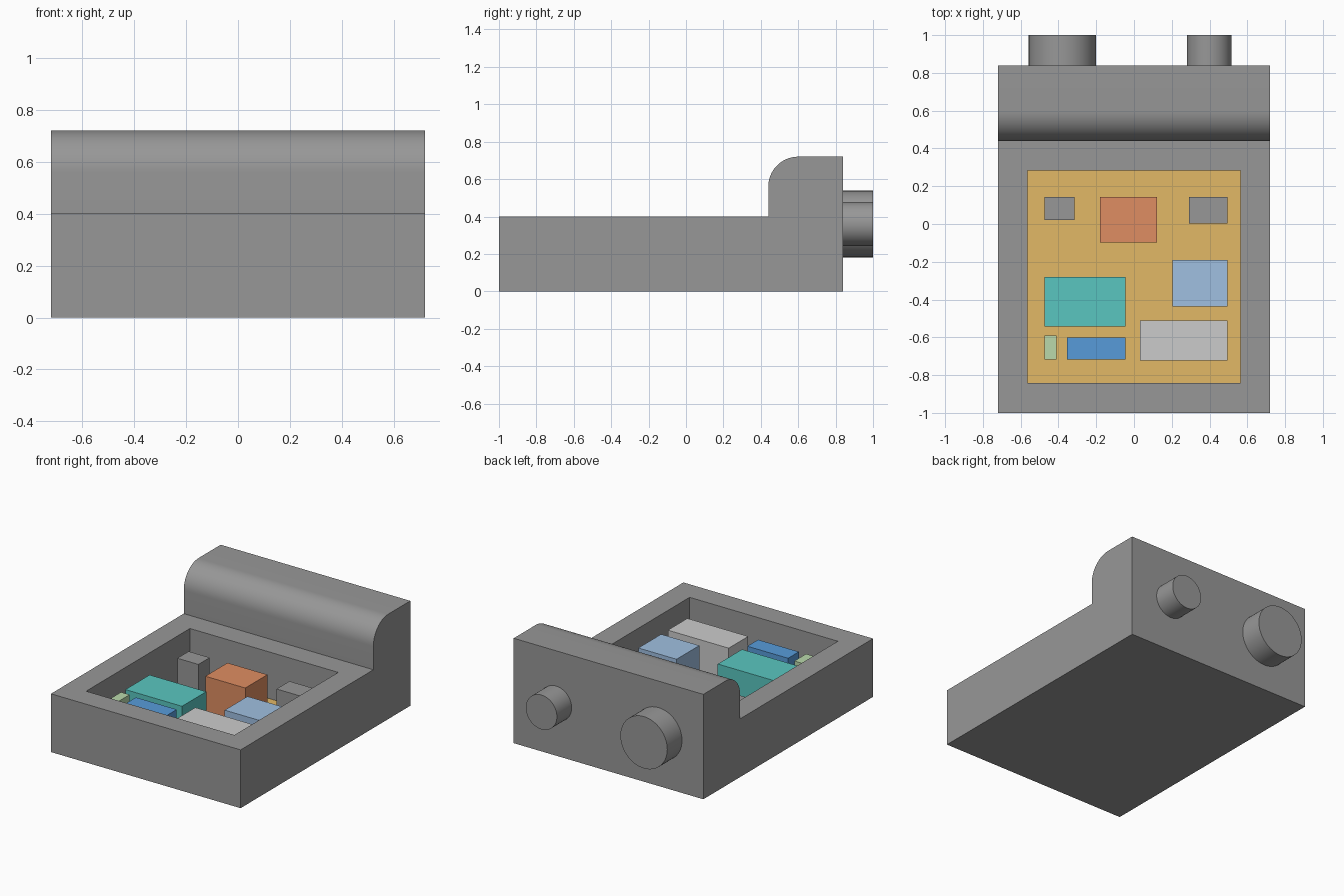
import bpy, bmesh, math
from mathutils import Matrix, Vector

if "Cube" in bpy.data.objects:
    bpy.data.objects.remove(bpy.data.objects["Cube"])

RIM = 0.157                       # wall thickness around the pocket
BOARD_TOP, PART_TOP = 0.08, 0.32  # board surface and component tops
DARK = (150, 150, 150)            # housing grey


def finish(name, bm, color, smooth=False):
    bmesh.ops.recalc_face_normals(bm, faces=bm.faces)
    mesh = bpy.data.meshes.new(name)
    bm.to_mesh(mesh)
    bm.free()
    obj = bpy.data.objects.new(name, mesh)
    bpy.context.collection.objects.link(obj)
    mat = bpy.data.materials.new(name + "_color")
    mat.diffuse_color = [(c / 255) ** 2.2 for c in color] + [1.0]
    mat.use_nodes = True
    mat.node_tree.nodes["Principled BSDF"].inputs["Base Color"].default_value = mat.diffuse_color
    mesh.materials.append(mat)
    if smooth:
        bpy.ops.object.select_all(action='DESELECT')
        obj.select_set(True)
        bpy.context.view_layer.objects.active = obj
        bpy.ops.object.shade_smooth_by_angle(angle=math.radians(30))
    return obj


def box(name, x0, x1, y0, y1, z0, z1, color):
    bm = bmesh.new()
    m = Matrix.Translation(((x0 + x1) / 2, (y0 + y1) / 2, (z0 + z1) / 2))
    m = m @ Matrix.Diagonal((x1 - x0, y1 - y0, z1 - z0, 1))
    bmesh.ops.create_cube(bm, size=1, matrix=m)
    return finish(name, bm, color)


def rear_cylinder(name, x, radius):
    bm = bmesh.new()
    m = Matrix.Translation((x, 0.92, 0.36)) @ Matrix.Rotation(math.pi / 2, 4, 'X')
    bmesh.ops.create_cone(bm, cap_ends=True, segments=64, radius1=radius,
                          radius2=radius, depth=0.16, matrix=m)
    return finish(name, bm, DARK, smooth=True)


# Housing: side profile (y, z) with a rounded shoulder, extruded across x
profile = [(-1, 0), (0.84, 0), (0.84, 0.72)]
for i in range(17):
    a = math.pi / 2 * (1 + i / 16)
    profile.append((0.60 + 0.16 * math.cos(a), 0.56 + 0.16 * math.sin(a)))
profile += [(0.44, 0.40), (-1, 0.40)]
bm = bmesh.new()
side = bm.faces.new([bm.verts.new((-0.72, y, z)) for y, z in profile])
ext = bmesh.ops.extrude_face_region(bm, geom=[side])
bmesh.ops.translate(bm, vec=(1.44, 0, 0),
                    verts=[g for g in ext["geom"] if isinstance(g, bmesh.types.BMVert)])
bmesh.ops.recalc_face_normals(bm, faces=bm.faces)

# Open pocket: inset the deck and push it down
deck = next(f for f in bm.faces
            if f.normal.z > 0.99 and abs(f.calc_center_median().z - 0.40) < 0.001)
bmesh.ops.inset_region(bm, faces=[deck], thickness=RIM, use_even_offset=True)
floor = bmesh.ops.extrude_discrete_faces(bm, faces=[deck])["faces"][0]
bmesh.ops.translate(bm, vec=Vector((0, 0, 0.06 - 0.40)), verts=floor.verts)
finish("housing", bm, DARK, smooth=True)

# Rear connectors
rear_cylinder("large_rear_connector", -0.38, 0.178)
rear_cylinder("small_rear_connector", 0.398, 0.118)

# Circuit board filling the pocket floor
box("circuit_board", -0.72 + RIM, 0.72 - RIM, -1 + RIM, 0.44 - RIM, 0.06, BOARD_TOP,
    (226, 183, 102))

# Components: name, x range, y range, colour
for name, x0, x1, y0, y1, color in [
    ("left_post", -0.475, -0.315, 0.02, 0.143, DARK),
    ("right_post", 0.29, 0.495, 0.003, 0.143, DARK),
    ("orange_component", -0.18, 0.123, -0.097, 0.143, (222, 140, 98)),
    ("light_blue_component", 0.205, 0.495, -0.437, -0.19, (158, 190, 224)),
    ("teal_component", -0.475, -0.045, -0.543, -0.28, (90, 197, 191)),
    ("pale_grey_component", 0.033, 0.495, -0.722, -0.51, (198, 198, 198)),
    ("blue_component", -0.355, -0.045, -0.717, -0.60, (88, 154, 217)),
    ("green_component", -0.475, -0.41, -0.717, -0.59, (184, 215, 170)),
]:
    box(name, x0, x1, y0, y1, BOARD_TOP, PART_TOP, color)
